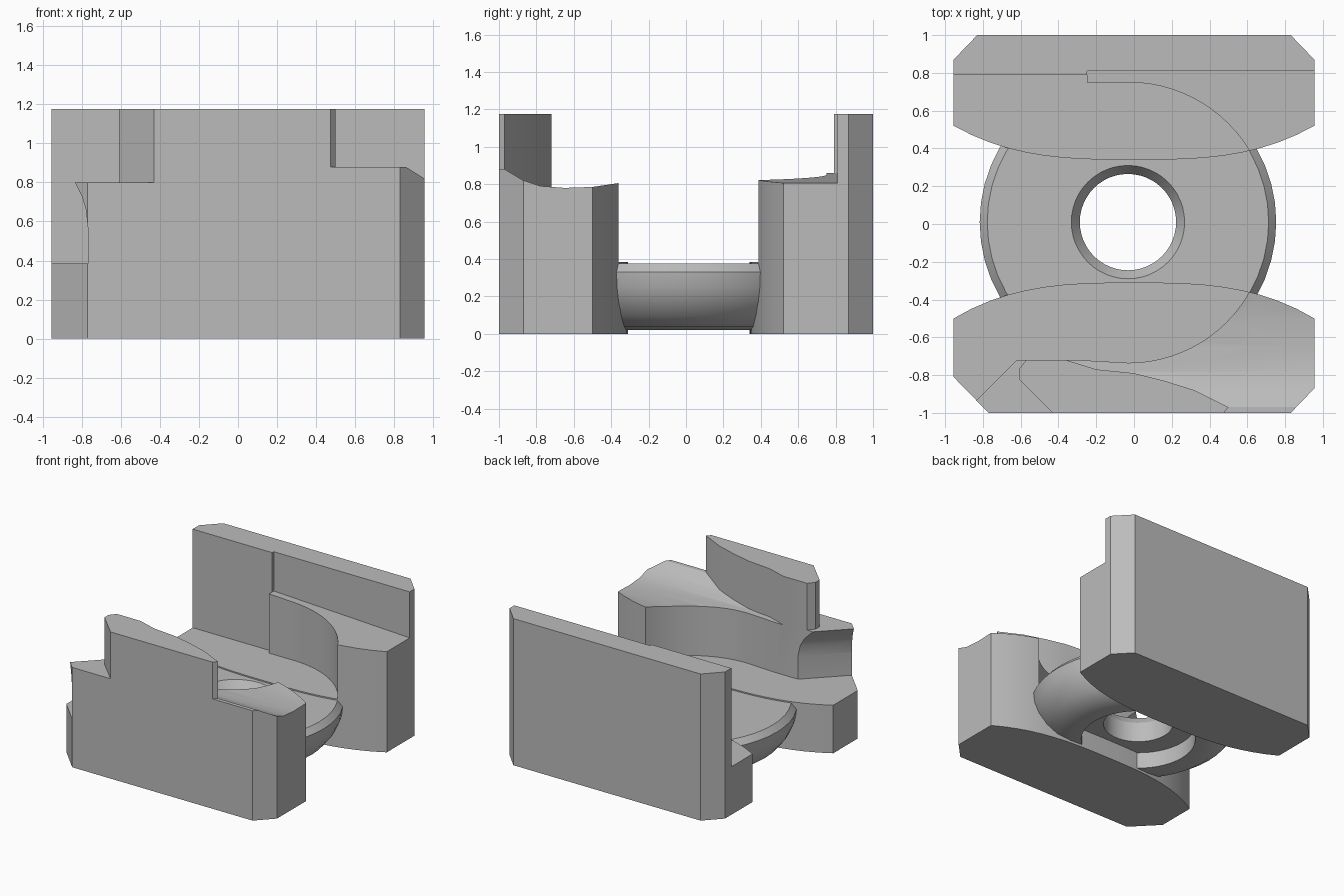
import bpy, bmesh, math
from mathutils import Matrix, Vector

if "Cube" in bpy.data.objects:
    bpy.data.objects.remove(bpy.data.objects["Cube"])

grey = bpy.data.materials.new("plain_grey")
grey.use_nodes = True
COLOUR = (0.5, 0.5, 0.5, 1)
grey.diffuse_color = COLOUR
grey.node_tree.nodes["Principled BSDF"].inputs["Base Color"].default_value = COLOUR


def prism(name, outline, low, high, matrix=None):
    """Extrude a 2D outline along local z, then place it with a matrix."""
    bm = bmesh.new()
    face = bm.faces.new([bm.verts.new((a, b, low)) for a, b in outline])
    ext = bmesh.ops.extrude_face_region(bm, geom=[face])
    verts = [v for v in ext["geom"] if isinstance(v, bmesh.types.BMVert)]
    bmesh.ops.translate(bm, verts=verts, vec=(0, 0, high - low))
    if matrix:
        bm.transform(matrix)
    bmesh.ops.recalc_face_normals(bm, faces=bm.faces)
    return finish(name, bm)


def finish(name, bm):
    mesh = bpy.data.meshes.new(name)
    bm.to_mesh(mesh)
    bm.free()
    mesh.materials.append(grey)
    obj = bpy.data.objects.new(name, mesh)
    bpy.context.collection.objects.link(obj)
    return obj


def combine(target, tools, operation="DIFFERENCE"):
    """Apply boolean tools to the target and remove them."""
    for tool in tools:
        mod = target.modifiers.new("cut", "BOOLEAN")
        mod.operation, mod.object, mod.solver = operation, tool, "EXACT"
        bpy.context.view_layer.objects.active = target
        bpy.ops.object.modifier_apply(modifier=mod.name)
        bpy.data.objects.remove(tool)
    return target


def smooth(obj, degrees):
    bpy.ops.object.select_all(action="DESELECT")
    obj.select_set(True)
    bpy.context.view_layer.objects.active = obj
    bpy.ops.object.shade_smooth_by_angle(angle=math.radians(degrees))


def bowed_edge(middle, rise, steps=20):
    """Inner edge of a block, from right to left."""
    xs = [-0.955 + 1.91 * i / steps for i in range(steps + 1)]
    return [(x, middle + rise * abs(x / 0.955) ** 3) for x in xs]


def arc(radius, side, steps=20):
    angles = [math.pi / 2 * (1 - i / steps) for i in range(steps + 1)]
    return [(-0.03 + radius * math.cos(a), side * radius * math.sin(a)) for a in angles]


def axes(u, v, w):
    return Matrix((u, v, w)).transposed().to_4x4()


HIGH, FLOOR, TOP = 1.3, 0.385, 1.175
ALONG_X = axes((0, 1, 0), (0, 0, 1), (1, 0, 0))
ALONG_Y = axes((1, 0, 0), (0, 0, 1), (0, -1, 0))
s = math.sqrt(0.5)
DIAGONAL = axes((s, -s, 0), (0, 0, 1), (s, s, 0))

# Back block: tall wall, curved pocket and sloping ledge
back = prism("back_block", bowed_edge(0.34, 0.18)
             + [(0.955, 0.87), (0.83, 1), (-0.83, 1), (-0.955, 0.87)], 0, TOP)
pocket = prism("back_pocket", [(-1.1, 0), (-1.1, 0.79), (-0.25, 0.79), (-0.25, 0.75)]
               + arc(0.75, 1), FLOOR, HIGH)
ledge = prism("back_ledge", [(-0.25, 0.86), (1.1, 0.8), (1.1, HIGH), (-0.25, HIGH)],
              -0.81, 0, ALONG_Y)
combine(back, [pocket, ledge])

# Front block: pocket, scooped end, low step and dished ledge
front = prism("front_block", bowed_edge(-0.31, -0.19)
              + [(0.955, -0.87), (0.83, -1), (-0.77, -1), (-0.955, -0.81)], 0, TOP)
pocket = prism("front_pocket", [(-1.1, 0), (-1.1, -0.72), (-0.3, -0.72)]
               + arc(0.735, -1), FLOOR, HIGH)
scoop = prism("end_scoop", [(-0.6, FLOOR), (0.163, FLOOR), (0.163, 0.57), (0.15, 0.66),
                            (0.12, 0.73), (0.07, 0.8), (0.07, HIGH), (-0.6, HIGH)],
              -1.7, -0.3, DIAGONAL)
step = prism("low_step", [(-1.2, -1.2), (-0.23, -1.2), (-0.61, -0.82), (-0.61, -0.77),
                          (-0.57, -0.72), (-0.57, -0.6), (-1.2, -0.6)], 0.8, HIGH)
dish = prism("ledge_dish", [(-1.1, 0.88), (-0.97, 0.88), (-0.87, 0.82), (-0.78, 0.79),
                            (-0.65, 0.78), (-0.5, 0.785), (-0.2, 0.83), (-0.2, HIGH),
                            (-1.1, HIGH)], -0.5, 1.2, ALONG_X)
plan = prism("ledge_plan", [(-0.36, -0.72), (-0.2, -0.77), (0, -0.79), (0.16, -0.83),
                            (0.32, -0.88), (0.5, -0.97), (0.475, -1), (0.475, -1.2),
                            (1.2, -1.2), (1.2, 0), (-0.36, 0)], 0.6, 1.25)
combine(dish, [plan], "INTERSECT")
combine(front, [pocket, scoop, step, dish])

# Bowl ring joining the blocks: chamfered rim, round belly, recessed hole
profile = [(0.3, 0.375), (0.745, 0.375), (0.785, 0.33), (0.775, 0.25), (0.74, 0.17),
           (0.68, 0.095), (0.6, 0.04), (0.5, 0.02), (0.42, 0.02), (0.42, 0.15),
           (0.255, 0.15), (0.255, 0.31)]
bm = bmesh.new()
ring = [bm.verts.new((r, 0, z)) for r, z in profile]
edges = [bm.edges.new((ring[i - 1], ring[i])) for i in range(len(ring))]
bmesh.ops.spin(bm, geom=ring + edges, cent=(0, 0, 0), axis=(0, 0, 1),
               angle=math.tau, steps=48, use_merge=True)
bmesh.ops.remove_doubles(bm, verts=bm.verts, dist=0.0001)
bmesh.ops.recalc_face_normals(bm, faces=bm.faces)
bmesh.ops.translate(bm, verts=bm.verts, vec=Vector((-0.032, 0.01, 0)))
bowl = finish("bowl_ring", bm)

for part in (back, front, bowl):
    smooth(part, 25)
